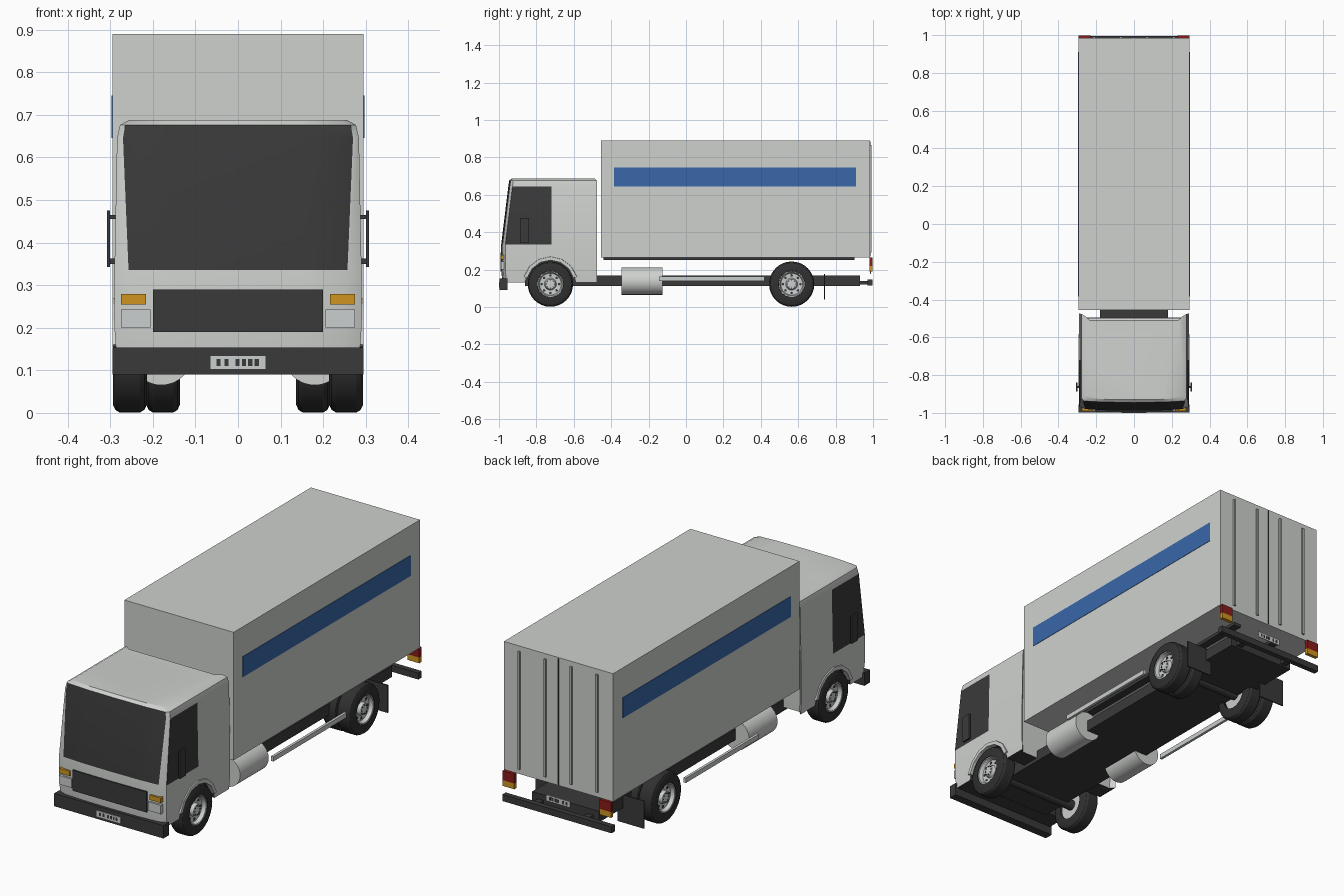
import bpy, bmesh, math
from mathutils import Vector, Matrix

if "Cube" in bpy.data.objects:
    bpy.data.objects.remove(bpy.data.objects["Cube"])


def material(name, r, g, b):
    m = bpy.data.materials.new(name)
    m.use_nodes = True
    m.diffuse_color = (r, g, b, 1)
    m.node_tree.nodes["Principled BSDF"].inputs["Base Color"].default_value = (r, g, b, 1)
    return m


PAINT = material("light grey paint", .62, .64, .62)
DARK = material("dark trim", .042, .042, .042)
TYRE = material("tyre rubber", .03, .03, .03)
BLUE = material("blue stripe", .04, .135, .4)
AMBER = material("amber lamp", .62, .3, .015)
RED = material("red lamp", .25, .012, .01)
STEEL = material("steel", .6, .62, .62)
GREY = material("door bar grey", .4, .41, .4)
SMOOTH = []


def finish(name, bm, mats, smooth=False):
    bmesh.ops.recalc_face_normals(bm, faces=bm.faces)
    mesh = bpy.data.meshes.new(name)
    bm.to_mesh(mesh)
    bm.free()
    for m in mats:
        mesh.materials.append(m)
    ob = bpy.data.objects.new(name, mesh)
    bpy.context.collection.objects.link(ob)
    if smooth:
        SMOOTH.append(ob)
    return ob


def box(name, x, y, z, mat):
    """Box from (min, max) pairs on each axis."""
    bm = bmesh.new()
    bmesh.ops.create_cube(bm, size=1)
    for v in bm.verts:
        v.co = [(a + b) / 2 + c * (b - a) for (a, b), c in zip((x, y, z), v.co)]
    return finish(name, bm, [mat])


def pair(name, x, y, z, mat):
    """Mirrored boxes; x is given for the model's left."""
    box("left_" + name, x, y, z, mat)
    box("right_" + name, (-x[1], -x[0]), y, z, mat)


def cylinder(name, axis, centre, radius, length, mat, sides=24):
    bm = bmesh.new()
    turn = Vector(axis).to_track_quat('Z', 'Y').to_matrix().to_4x4()
    bmesh.ops.create_cone(bm, cap_ends=True, segments=sides, radius1=radius, radius2=radius,
                          depth=length, matrix=Matrix.Translation(centre) @ turn)
    return finish(name, bm, [mat], sides > 12)


def lathe(name, profile, centre, side, mat):
    """Spin (offset, radius) points round the x axis; side flips it."""
    bm = bmesh.new()
    vs = [bm.verts.new((side * o, 0, r)) for o, r in profile]
    es = [bm.edges.new(e) for e in zip(vs, vs[1:])]
    bmesh.ops.spin(bm, geom=vs + es, cent=(0, 0, 0), axis=(1, 0, 0), angle=math.tau,
                   steps=32, use_merge=True)
    bmesh.ops.remove_doubles(bm, verts=bm.verts, dist=.0005)
    bmesh.ops.translate(bm, verts=bm.verts, vec=centre)
    return finish(name, bm, [mat], True)


# Cab: stacked cross-sections (height, half width, windscreen half width, front, back)
levels = [(.13, .285, .25, -.982, -.497), (.2, .29, .255, -.988, -.495),
          (.335, .29, .257, -.988, -.495), (.645, .284, .27, -.95, -.495),
          (.676, .277, .265, -.945, -.497), (.688, .255, .24, -.93, -.51)]
bm = bmesh.new()
rings = []
for z, w, ws, yf, yb in levels:
    half = [(ws * .6, yf + .002), (ws, yf + .008), (w, yf + .022),
            (w, -.72), (w, yb + .02), (w - .02, yb)]
    loop = [(0, yf)] + half + [(-x, y) for x, y in reversed(half)]
    rings.append([bm.verts.new((x, y, z)) for x, y in loop])
n = len(rings[0])
for k in range(len(rings) - 1):
    for i in range(n):
        j = (i + 1) % n
        f = bm.faces.new((rings[k][i], rings[k][j], rings[k + 1][j], rings[k + 1][i]))
        screen = k in (2, 3) and i in (0, 1, n - 2, n - 1)
        side_window = k == 2 and i in (3, n - 4)
        f.material_index = int(screen or side_window)
bm.faces.new(rings[0]).material_index = 1
bm.faces.new(rings[-1])
cab = finish("cab", bm, [PAINT, DARK], True)

# Wheel wells cut from the cab
FRONT, REAR, HUB = -.725, .565, .122
for s in (-1, 1):
    cutter = cylinder("well_cutter", (1, 0, 0), (s * .28, FRONT, HUB), .138, .24, DARK, 12)
    cutter.hide_render = True
    mod = cab.modifiers.new("well", 'BOOLEAN')
    mod.operation = 'DIFFERENCE'
    mod.solver = 'EXACT'
    mod.material_mode = 'TRANSFER'
    mod.object = cutter
    bpy.context.view_layer.objects.active = cab
    bpy.ops.object.modifier_apply(modifier=mod.name)
    bpy.data.objects.remove(cutter)

# Arch lips over the front wheels
for s, label in ((1, "left"), (-1, "right")):
    bm = bmesh.new()
    arc = [math.radians(15 + 25 * i) for i in range(7)]
    rows = [[bm.verts.new((s * x, FRONT + r * math.cos(a), HUB + r * math.sin(a))) for a in arc]
            for x, r in ((.27, .128), (.295, .128), (.295, .146), (.27, .152))]
    for k in range(4):
        a, b = rows[k], rows[(k + 1) % 4]
        for i in range(len(arc) - 1):
            bm.faces.new((a[i], a[i + 1], b[i + 1], b[i]))
    for i in (0, -1):
        bm.faces.new([r[i] for r in rows])
    finish(label + "_arch_lip", bm, [PAINT])

# Front details
box("front_bumper", (-.295, .295), (-.997, -.955), (.09, .153), DARK)
box("grille", (-.2, .2), (-.993, -.984), (.19, .29), DARK)
pair("headlight", (.206, .275), (-.989, -.968), (.2, .243), STEEL)
pair("front_indicator", (.216, .275), (-.99, -.968), (.255, .279), AMBER)
pair("mirror", (.3, .308), (-.888, -.84), (.342, .475), DARK)
pair("mirror_arm", (.27, .302), (-.868, -.858), (.35, .362), DARK)
pair("mirror_upper_arm", (.27, .302), (-.868, -.858), (.455, .465), DARK)

# Number plates with blank marks
for label, y, z, out in (("front", -.998, .118, -1), ("rear", .986, .19, 1)):
    box(label + "_plate", (-.065, .065), (y - .002, y + .002), (z - .015, z + .015), STEEL)
    for i, x in enumerate((-.046, -.027, -.001, .014, .029, .044)):
        box(f"{label}_plate_mark_{i}", (x - .005, x + .005),
            (y + out * .002 - .0006, y + out * .002 + .0006), (z - .008, z + .008), DARK)

# Cargo box, stripes and rear doors
box("cargo_box", (-.295, .295), (-.455, .984), (.265, .89), PAINT)
pair("stripe", (.294, .297), (-.385, .91), (.645, .745), BLUE)
for i, x in enumerate((-.21, -.07, .07, .21)):
    box(f"door_bar_{i}", (x - .006, x + .006), (.98, .992), (.29, .865), GREY)
box("door_seam", (-.003, .003), (.982, .987), (.27, .885), DARK)

# Chassis, rear bar, lamps and mud flaps
box("chassis", (-.18, .18), (-.86, .93), (.112, .167), DARK)
box("rear_bar", (-.295, .295), (.97, .996), (.115, .147), DARK)
pair("rear_bar_bracket", (.12, .15), (.92, .975), (.12, .14), DARK)
pair("tail_lamp", (.23, .293), (.98, .997), (.218, .264), RED)
pair("rear_indicator", (.23, .293), (.98, .997), (.19, .218), AMBER)
pair("mud_flap", (.15, .293), (.737, .743), (.04, .175), DARK)
pair("side_rail", (.28, .293), (-.145, .42), (.14, .163), STEEL)
pair("box_bearer", (.1, .14), (-.44, .9), (.25, .268), DARK)

# Tanks and wheels
tyre = [(-.04, .07), (-.04, .102), (-.034, .115), (-.024, .121), (.024, .121),
        (.034, .115), (.04, .102), (.04, .07), (.03, .066)]
rim = [(-.03, 0), (-.03, .07), (.038, .071), (.036, .064), (.018, .058), (.016, .032),
       (.032, .026), (.034, 0)]
for s, label in ((1, "left"), (-1, "right")):
    cylinder(label + "_tank", (0, 1, 0), (s * .18, -.235, .138), .073, .22, PAINT, 32)
    for place, x, y in (("front", .254, FRONT), ("rear_outer", .254, REAR),
                        ("rear_inner", .176, REAR)):
        name = f"{label}_{place}"
        lathe(name + "_tyre", tyre, (s * x, y, HUB), s, TYRE)
        lathe(name + "_rim", rim, (s * x, y, HUB), s, STEEL)
        if place == "rear_inner":
            continue
        for i in range(8):
            a = math.tau * i / 8
            c, d = math.cos(a), math.sin(a)
            cylinder(f"{name}_hole_{i}", (1, 0, 0), (s * (x + .017), y + .047 * c, HUB + .047 * d),
                     .007, .004, DARK, 8)
            cylinder(f"{name}_bolt_{i}", (1, 0, 0), (s * (x + .03), y + .021 * d, HUB + .021 * c),
                     .003, .012, DARK, 6)
for label, y in (("front", FRONT), ("rear", REAR)):
    cylinder(label + "_axle", (1, 0, 0), (0, y, HUB), .025, .46, DARK, 16)

# Smooth shading on rounded parts
bpy.ops.object.select_all(action='DESELECT')
for ob in SMOOTH:
    if ob.name in bpy.context.view_layer.objects:
        ob.select_set(True)
bpy.context.view_layer.objects.active = cab
bpy.ops.object.shade_smooth_by_angle(angle=math.radians(30))
